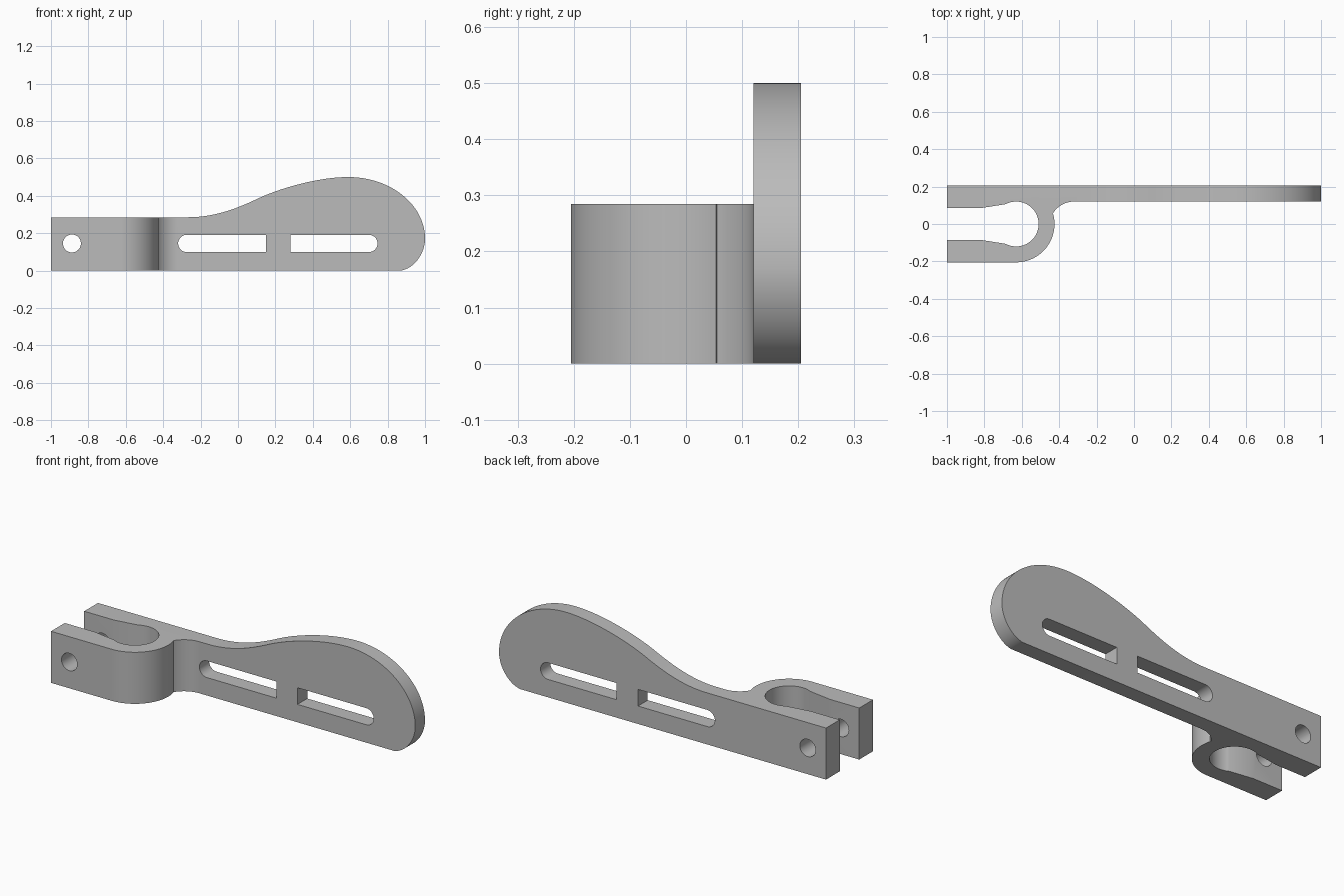
import bpy
import bmesh
from math import sin, cos, radians
from mathutils import Vector
from mathutils.geometry import interpolate_bezier

cube = bpy.data.objects.get("Cube")
if cube:
    bpy.data.objects.remove(cube, do_unlink=True)

grey = bpy.data.materials.new("Light Grey")
grey.use_nodes = True
colour = (0.5, 0.5, 0.5, 1)
grey.diffuse_color = colour
grey.node_tree.nodes["Principled BSDF"].inputs["Base Color"].default_value = colour


def arc(cx, cy, r, start, end, steps=32):
    angles = [radians(start + (end - start) * i / steps) for i in range(steps + 1)]
    return [(cx + r * cos(a), cy + r * sin(a)) for a in angles]


def bezier(*points, steps=24):
    curve = interpolate_bezier(*[Vector(p) for p in points], steps + 1)
    return [(p[0], p[1]) for p in curve]


def prism(name, outline, place, direction):
    """Extrude a closed outline along a direction."""
    bm = bmesh.new()
    face = bm.faces.new([bm.verts.new(place(*p)) for p in outline])
    moved = bmesh.ops.extrude_face_region(bm, geom=[face])["geom"]
    verts = [v for v in moved if isinstance(v, bmesh.types.BMVert)]
    bmesh.ops.translate(bm, verts=verts, vec=direction)
    bmesh.ops.remove_doubles(bm, verts=bm.verts, dist=0.0001)
    bmesh.ops.recalc_face_normals(bm, faces=bm.faces)
    mesh = bpy.data.meshes.new(name)
    bm.to_mesh(mesh)
    bm.free()
    mesh.materials.append(grey)
    obj = bpy.data.objects.new(name, mesh)
    bpy.context.collection.objects.link(obj)
    return obj


def front_prism(name, outline):
    return prism(name, outline, lambda x, z: (x, -0.4, z), (0, 0.8, 0))


def apply_boolean(target, tool, operation):
    mod = target.modifiers.new(tool.name, "BOOLEAN")
    mod.operation = operation
    mod.solver = "EXACT"
    mod.object = tool
    bpy.context.view_layer.objects.active = target
    bpy.ops.object.modifier_apply(modifier=mod.name)
    bpy.data.objects.remove(tool, do_unlink=True)


# Plan: long plate joined to an open clamp with a round socket
BORE = (-0.63, 0)
HALF = 0.205
plan = [(1.1, HALF), (-1, HALF), (-1, 0.085), (-0.82, 0.085)]
plan += arc(*BORE, 0.12, 118, -118, 48)
plan += [(-0.82, -0.085), (-1, -0.085), (-1, -HALF)]
plan += arc(*BORE, HALF, -90, 15, 40)
plan += arc(-0.32, -0.014, 0.134, 149, 90, 16)
plan += [(1.1, 0.12)]
lever = prism("clamp_lever", plan, lambda x, y: (x, y, -0.1), (0, 0, 0.8))

# Side silhouette: straight clamp end swelling into a rounded paddle
side = [(-1.1, 0), (-1.1, 0.285)]
side += bezier((-0.27, 0.285), (-0.12, 0.285), (0, 0.335), (0.1, 0.382))
side += bezier((0.1, 0.382), (0.22, 0.44), (0.43, 0.5), (0.59, 0.5))[1:]
side += bezier((0.59, 0.5), (0.816, 0.5), (1, 0.352), (1, 0.17))[1:]
side += bezier((1, 0.17), (1, 0.09), (0.94, 0.01), (0.87, 0))[1:]
apply_boolean(lever, front_prism("silhouette", side), "INTERSECT")

# Slots rounded at their outer ends, and the bolt hole through both jaws
MID, R = 0.145, 0.046
left_slot = arc(-0.274, MID, R, 90, 270, 24) + [(0.15, MID - R), (0.15, MID + R)]
right_slot = arc(0.7, MID, R, -90, 90, 24) + [(0.28, MID + R), (0.28, MID - R)]
bolt_hole = arc(-0.888, MID, 0.048, 0, 360, 40)[:-1]
for name, outline in (("inner_slot", left_slot), ("outer_slot", right_slot),
                      ("bolt_hole", bolt_hole)):
    apply_boolean(lever, front_prism(name, outline), "DIFFERENCE")

bpy.ops.object.select_all(action="DESELECT")
lever.select_set(True)
bpy.context.view_layer.objects.active = lever
bpy.ops.object.shade_smooth_by_angle(angle=radians(25))
